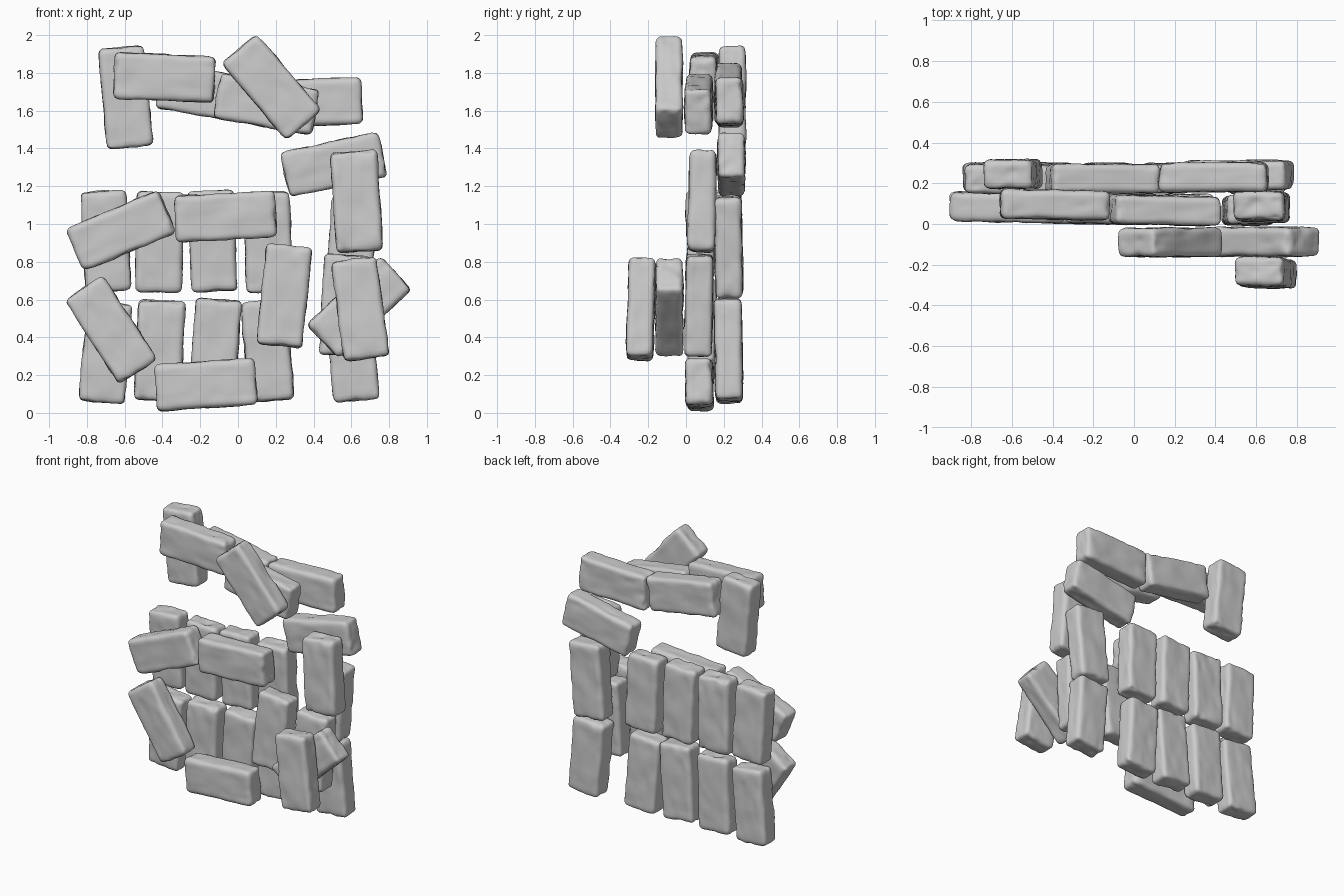
import bpy, bmesh, math, random
from mathutils import Vector, Matrix, noise

if "Cube" in bpy.data.objects:
    bpy.data.objects.remove(bpy.data.objects["Cube"])

random.seed(7)
HALF = Vector((0.123, 0.072, 0.266))   # half width, depth, length of an upright brick
R = 0.03                               # edge rounding


def brick_mesh(seed):
    """Worn stone brick: rounded box with lumps and chipped pits."""
    bm = bmesh.new()
    bmesh.ops.create_cube(bm, size=2)
    bmesh.ops.subdivide_edges(bm, edges=bm.edges[:], cuts=17, use_grid_fill=True)
    off = Vector((seed * 7.3, seed * 3.1, seed * 5.7))
    inner = HALF - Vector((R, R, R))
    # pits spread over the surface
    pits = []
    for _ in range(34):
        p = Vector([random.uniform(-1, 1) * h for h in HALF])
        ax = random.choice((0, 1, 1, 2))
        p[ax] = math.copysign(HALF[ax], p[ax])
        pits.append((p, random.uniform(0.012, 0.026), random.uniform(0.003, 0.008)))
    for v in bm.verts:
        # pack the grid towards the edges, then round the box
        p = Vector([math.sin(c * math.pi / 2) * h for c, h in zip(v.co, HALF)])
        core = Vector([max(-i, min(i, c)) for c, i in zip(p, inner)])
        n = (p - core).normalized()
        q = core + n * R
        d = 0.007 * noise.noise(q * 8 + off) + 0.004 * noise.noise(q * 24 + off)
        for c, rad, depth in pits:
            k = (q - c).length / rad
            if k < 2.5:
                d -= depth * math.exp(-k * k)
        v.co = q + n * d
    for f in bm.faces:
        f.smooth = True
    me = bpy.data.meshes.new("worn_brick")
    bm.to_mesh(me)
    bm.free()
    return me


variants = [brick_mesh(i + 1) for i in range(5)]
count = 0


def brick(name, x, y, z, tilt, lean=0):
    """tilt: degrees anticlockwise from upright in the front view."""
    global count
    ob = bpy.data.objects.new(name, variants[count % len(variants)])
    bpy.context.collection.objects.link(ob)
    flip = Matrix.Rotation(math.pi * (count % 2), 4, 'Z')
    ob.matrix_world = (Matrix.Translation((x, y, z))
                       @ Matrix.Rotation(math.radians(-tilt), 4, 'Y')
                       @ Matrix.Rotation(math.radians(lean), 4, 'X') @ flip)
    count += 1


# back layer: two rows of upright bricks, right column, top course
for x, z, t in [(-0.70, 0.91, 3), (-0.415, 0.905, -1), (-0.135, 0.91, 2), (0.16, 0.905, 2),
                (0.60, 0.88, -5)]:
    brick("back_upper_brick", x, 0.225, z, t, 1)
for x, z, t in [(-0.70, 0.32, -5), (-0.415, 0.33, -3), (-0.12, 0.335, -4), (0.155, 0.33, 4),
                (0.605, 0.33, 5)]:
    brick("back_lower_brick", x, 0.225, z, t, 1)
for x, y, z, t in [(0.507, 0.24, 1.315, 102), (0.39, 0.23, 1.645, 92),
                   (-0.155, 0.222, 1.69, 80), (-0.594, 0.245, 1.672, 5.5)]:
    brick("back_top_brick", x, y, z, t)

# middle layer: loose bricks laid over the joints
for x, y, z, t in [(-0.39, 0.095, 1.775, 87.5), (0.15, 0.068, 1.635, 80),
                   (0.628, 0.085, 1.12, 3.5), (0.565, 0.068, 0.57, -3),
                   (-0.62, 0.08, 0.963, 112.5), (-0.065, 0.075, 1.04, 93),
                   (-0.673, 0.085, 0.44, 33), (-0.17, 0.072, 0.15, 94),
                   (0.245, 0.072, 0.62, -6)]:
    brick("middle_brick", x, y, z, t, -1)

# front layer: tilted bricks and one leaning in front of them
brick("front_top_brick", 0.177, -0.09, 1.727, 40.5)
brick("front_tilted_brick", 0.642, -0.088, 0.56, 133)
brick("outer_brick", 0.647, -0.238, 0.55, 7.5, -1.5)
